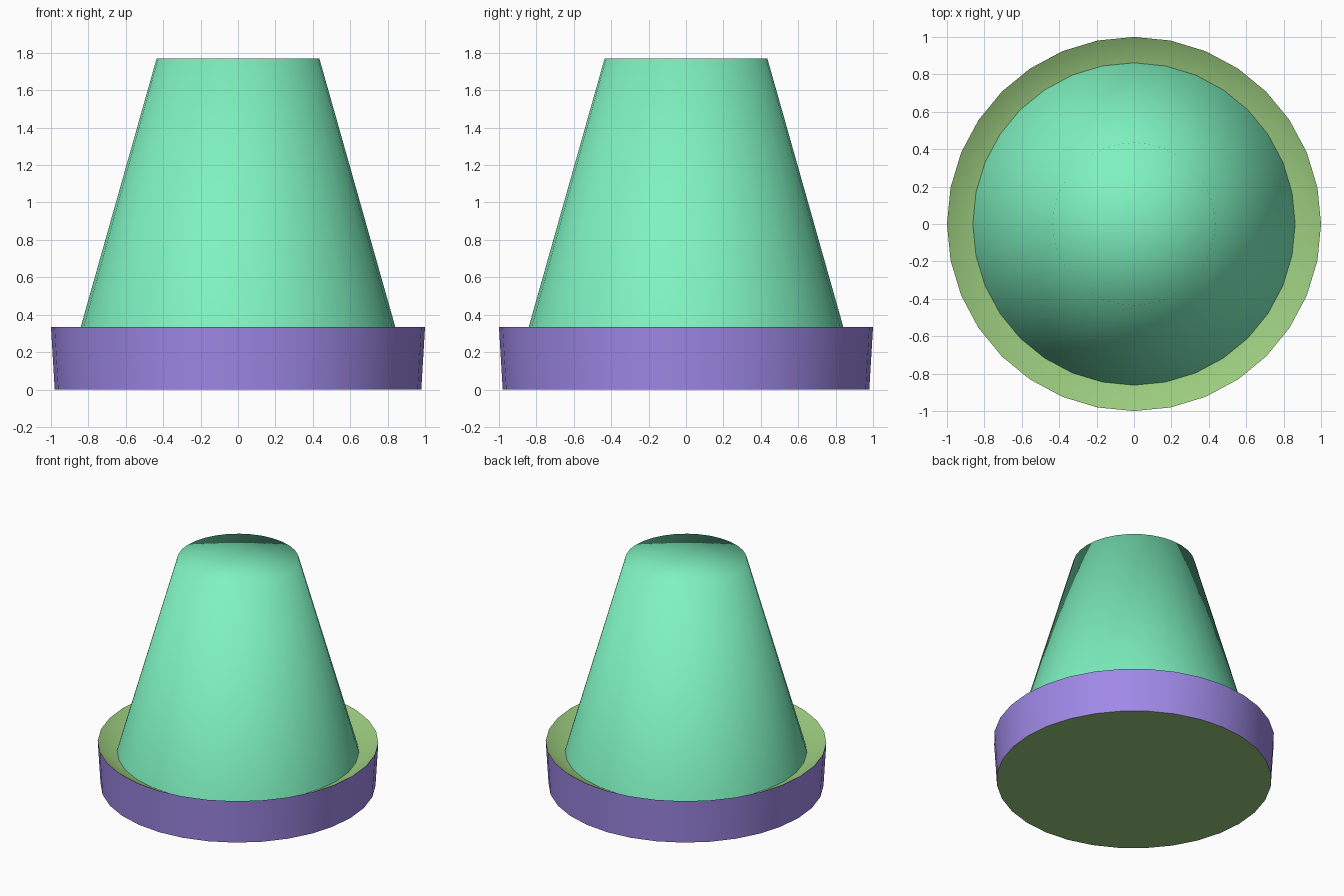
import bpy, bmesh, math

if "Cube" in bpy.data.objects:
    bpy.data.objects.remove(bpy.data.objects["Cube"])

SIDES = 32


def material(name, rgb):
    m = bpy.data.materials.new(name)
    m.diffuse_color = (*rgb, 1)
    m.use_nodes = True
    m.node_tree.nodes["Principled BSDF"].inputs["Base Color"].default_value = m.diffuse_color
    return m


def lathe(name, profile, mat):
    """Spin (radius, z) points about the z axis; radius 0 makes a fan."""
    bm = bmesh.new()
    rings = []
    for r, z in profile:
        if r == 0:
            rings.append([bm.verts.new((0, 0, z))] * SIDES)
        else:
            rings.append([bm.verts.new((r * math.cos(2 * math.pi * i / SIDES),
                                        r * math.sin(2 * math.pi * i / SIDES), z))
                          for i in range(SIDES)])
    for a, b in zip(rings, rings[1:]):
        for i in range(SIDES):
            j = (i + 1) % SIDES
            quad = [a[i], a[j], b[j], b[i]]
            bm.faces.new(list(dict.fromkeys(quad))).smooth = True
    mesh = bpy.data.meshes.new(name)
    bm.to_mesh(mesh)
    bm.free()
    mesh.materials.append(mat)
    ob = bpy.data.objects.new(name, mesh)
    bpy.context.collection.objects.link(ob)
    return ob


green = material("green", (0.21, 0.89, 0.53))
purple = material("purple", (0.35, 0.25, 0.80))
olive = material("olive", (0.33, 0.60, 0.21))

# Tapered body with a closed top, shaded smoothly across the rim
lathe("tapered_body", [(0.862, 0.26), (0.435, 1.77), (0, 1.77)], green)

# Slightly flared outer wall of the base
lathe("base_wall", [(0.98, 0), (1.0, 0.335)], purple)

# Sloping inner lip and floor of the base
lathe("base_dish", [(1.0, 0.335), (0.86, 0.26), (0, 0.26)], olive)

# Underside of the base
lathe("base_underside", [(0, 0), (0.81, 0), (0.98, 0)], olive)
